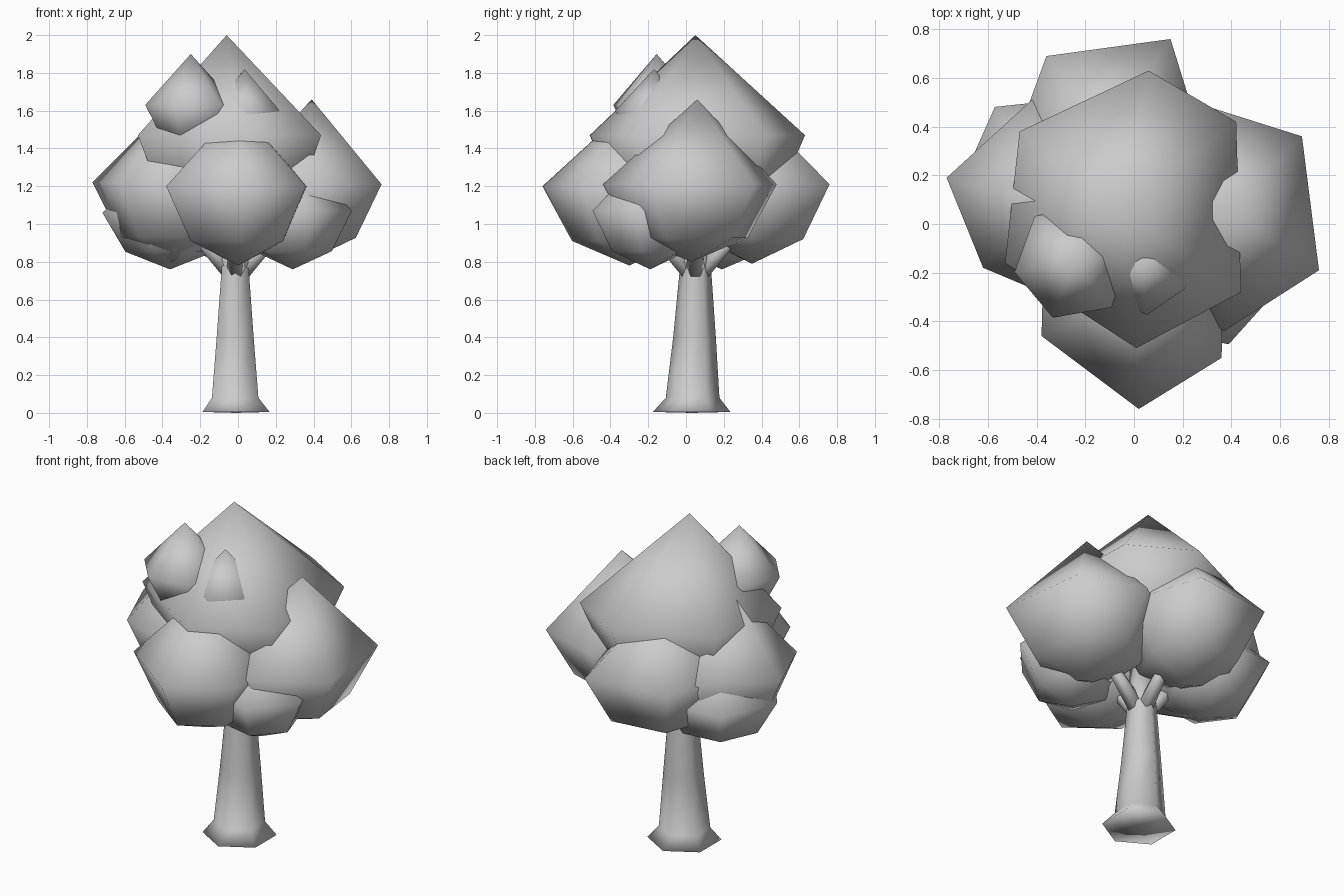
import bpy, math
from mathutils import Vector

if "Cube" in bpy.data.objects:
    bpy.data.objects.remove(bpy.data.objects["Cube"])

grey = bpy.data.materials.new("plain grey")
grey.diffuse_color = (0.6, 0.6, 0.6, 1)
grey.use_nodes = True
grey.node_tree.nodes["Principled BSDF"].inputs["Base Color"].default_value = grey.diffuse_color


def ring(c, r, phase, n=6):
    """Points of a level n-sided ring."""
    return [(c[0] + r * math.cos(math.radians(phase) + i * math.tau / n),
             c[1] + r * math.sin(math.radians(phase) + i * math.tau / n), c[2])
            for i in range(n)]


def loft(name, rings, bottom=None, top=None):
    """Skin stacked rings, closing the ends with a pole or a flat cap."""
    n = len(rings[0])
    verts = [p for r in rings for p in r]
    faces = []
    for k in range(len(rings) - 1):
        for i in range(n):
            j = (i + 1) % n
            faces.append((k * n + i, k * n + j, (k + 1) * n + j, (k + 1) * n + i))
    last = (len(rings) - 1) * n
    if bottom:
        verts.append(bottom)
        faces += [((i + 1) % n, i, len(verts) - 1) for i in range(n)]
    else:
        faces.append(tuple(reversed(range(n))))
    if top:
        verts.append(top)
        faces += [(last + i, last + (i + 1) % n, len(verts) - 1) for i in range(n)]
    else:
        faces.append(tuple(last + i for i in range(n)))
    me = bpy.data.meshes.new(name)
    me.from_pydata(verts, [], faces)
    me.materials.append(grey)
    ob = bpy.data.objects.new(name, me)
    bpy.context.collection.objects.link(ob)
    return ob


def finish(ob):
    """Smooth shading, normals outward."""
    bpy.ops.object.select_all(action='DESELECT')
    ob.select_set(True)
    bpy.context.view_layer.objects.active = ob
    bpy.ops.object.mode_set(mode='EDIT')
    bpy.ops.mesh.select_all(action='SELECT')
    bpy.ops.mesh.normals_make_consistent(inside=False)
    bpy.ops.object.mode_set(mode='OBJECT')
    bpy.ops.object.shade_smooth()


def clump(name, x, y, z, up, down, outline, tip=(0, 0), shrink=0.66):
    """Six-sided clump: pointed cone above the outline, rounded bowl below."""
    wide = [(px, py, z) for px, py in outline]
    low = [(x + shrink * (px - x), y + shrink * (py - y), z - 0.69 * down)
           for px, py in outline]
    finish(loft(name, [low, wide], (x, y, z - down), (x + tip[0], y + tip[1], z + up)))


def even_clump(name, x, y, z, r, phase, up, down):
    clump(name, x, y, z, up, down, [p[:2] for p in ring((x, y, z), r, phase)])


# Crown: large clumps with uneven outlines
clump("top_clump", -0.03, 0.06, 1.47, 0.53, 0.48,
      [(0.01, -0.51), (0.44, -0.28), (0.42, 0.42), (0.06, 0.63), (-0.47, 0.38), (-0.53, -0.16)],
      (-0.03, -0.01), 0.75)
clump("right_clump", 0.36, 0.03, 1.21, 0.45, 0.41,
      [(0.37, -0.44), (0.76, -0.19), (0.69, 0.36), (0.31, 0.48), (-0.02, 0.25), (-0.02, -0.2)],
      (0.03, 0.03))
clump("front_clump", 0.0, -0.30, 1.20, 0.42, 0.42,
      [(0.02, -0.76), (0.36, -0.55), (0.37, -0.10), (0.0, 0.12), (-0.37, -0.08), (-0.38, -0.46)])
clump("left_clump", -0.35, 0.08, 1.22, 0.42, 0.42,
      [(-0.77, 0.19), (-0.62, -0.18), (-0.24, -0.34), (0.06, 0.0), (-0.02, 0.38), (-0.42, 0.51)])
clump("back_clump", -0.09, 0.35, 1.21, 0.42, 0.42,
      [(0.15, 0.76), (-0.36, 0.69), (-0.51, 0.28), (-0.28, -0.06), (0.12, -0.02), (0.28, 0.34)])

# Crown: small clumps
even_clump("low_left_clump", -0.36, 0.19, 1.06, 0.36, 126, 0.34, 0.30)
even_clump("low_right_clump", 0.29, -0.19, 1.07, 0.32, -72, 0.32, 0.31)
even_clump("upper_left_clump", -0.25, -0.155, 1.63, 0.245, -50, 0.27, 0.23)
even_clump("upper_right_clump", 0.035, -0.17, 1.60, 0.205, -85, 0.22, 0.20)

# Trunk with flared foot
profile = [(-0.01, 0.03, 0.01, 0.205), (-0.015, 0.035, 0.08, 0.142),
           (-0.015, 0.045, 0.40, 0.113), (-0.015, 0.05, 0.76, 0.083),
           (-0.015, 0.05, 1.0, 0.065)]
finish(loft("trunk", [ring((x, y, z if z > 0.02 else 0.005), r, -90)
                      for x, y, z, r in profile], bottom=(-0.01, 0.03, 0.0)))

# Four branches leaning out from the trunk top
for i, name in enumerate(("right", "back", "left", "front")):
    a = i * math.pi / 2
    out = Vector((math.cos(a), math.sin(a), 0))
    side = Vector((-math.sin(a), math.cos(a), 0))
    axis = (out + Vector((0, 0, 1.1))).normalized()
    up = axis.cross(side)
    start = Vector((-0.01, 0.05, 0.742)) + out * 0.03
    rings = []
    for dist, r in ((0, 0.05), (0.35, 0.03)):
        c = start + axis * dist
        rings.append([c + r * (math.cos(t * math.tau / 6) * side - math.sin(t * math.tau / 6) * up)
                      for t in range(6)])
    finish(loft(name + "_branch", rings))
